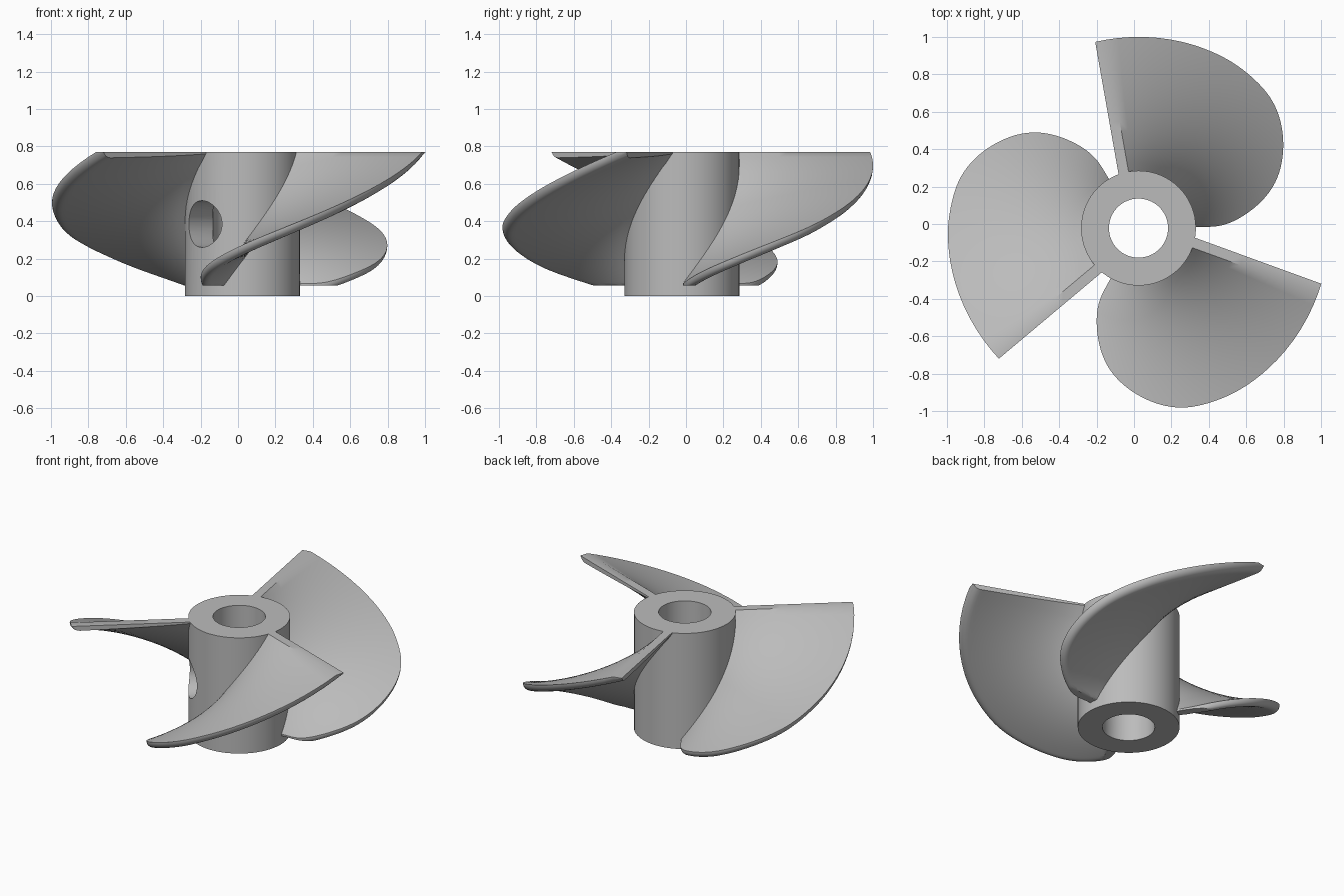
import bpy, bmesh, math
from math import radians, degrees, cos, sin, asin, sqrt
from mathutils import Vector, Matrix

cube = bpy.data.objects.get("Cube")
if cube:
    bpy.data.objects.remove(cube, do_unlink=True)

CENTRE = Vector((0.024, -0.022, 0))
HUB_R, BORE_R, TOP = 0.307, 0.158, 0.77
SLOPE = 0.0071          # rise per degree of the helix
TRAIL = 100             # angle where the upper surface reaches the top
THICK, ROUND = 0.05, 0.05

grey = bpy.data.materials.new("metal_grey")
grey.use_nodes = True
colour = (0.5, 0.5, 0.5, 1)
grey.diffuse_color = colour
grey.node_tree.nodes["Principled BSDF"].inputs["Base Color"].default_value = colour


def finish(obj):
    obj.data.materials.clear()
    obj.data.materials.append(grey)
    bpy.ops.object.select_all(action='DESELECT')
    obj.select_set(True)
    bpy.context.view_layer.objects.active = obj
    bpy.ops.object.shade_smooth_by_angle(angle=radians(35))


def cylinder(name, radius, depth, location, rotation=(0, 0, 0), sides=64):
    bpy.ops.mesh.primitive_cylinder_add(vertices=sides, radius=radius, depth=depth,
                                        location=location, rotation=rotation)
    obj = bpy.context.object
    obj.name = name
    return obj


def cut(obj, cutter):
    mod = obj.modifiers.new("cut", 'BOOLEAN')
    mod.operation, mod.solver, mod.object = 'DIFFERENCE', 'EXACT', cutter
    bpy.context.view_layer.objects.active = obj
    bpy.ops.object.modifier_apply(modifier=mod.name)
    bpy.data.objects.remove(cutter, do_unlink=True)


# Hub with shaft bore and one radial screw hole
mid = CENTRE + Vector((0, 0, TOP / 2))
hub = cylinder("hub", HUB_R, TOP, mid)
cut(hub, cylinder("bore_cutter", BORE_R, 2, mid))
angle = radians(225)
side = mid + Vector((cos(angle), sin(angle), 0)) * 0.3
cut(hub, cylinder("screw_cutter", 0.125, 0.6, side, (0, radians(90), angle), 40))
finish(hub)

# Blade outline as (angle, radius), smoothed by a spline through the points
KEYS = [Vector(p) for p in ((1, 0.3), (1.6, 0.43), (6.5, 0.56), (17, 0.75), (29, 0.885),
                            (42, 0.98), (55, 1.012), (70, 1.022), (TRAIL, 1.022))]


def spline(keys, steps):
    out = []
    pts = [2 * keys[0] - keys[1]] + keys + [2 * keys[-1] - keys[-2]]
    for a, b, c, d in zip(pts, pts[1:], pts[2:], pts[3:]):
        for i in range(steps):
            t = i / steps
            out.append(0.5 * (2 * b + (c - a) * t + (2 * a - 5 * b + 4 * c - d) * t * t
                              + (3 * b - a - 3 * c + d) * t ** 3))
    return out + [keys[-1]]


def polar(deg, r):
    return Vector((r * cos(radians(deg)), r * sin(radians(deg))))


def trail_angle(r):
    return TRAIL + degrees(asin(0.055 / r))


def build_blade():
    bm = bmesh.new()
    outline = spline(KEYS, 8)
    edge = [polar(a, r) for a, r in outline]
    edge += [polar(trail_angle(1.022), 1.022)]
    inner, count = 0.28, 22

    def edge_distance(p):
        best = 9
        for a, b in zip(edge, edge[1:]):
            ab = b - a
            t = max(0, min(1, (p - a).dot(ab) / max(ab.length_squared, 1e-9)))
            best = min(best, (a + ab * t - p).length)
        return best

    uppers, lowers = [], []
    for s in range(len(outline) + 1):
        last = s == len(outline)
        radius = outline[-1 if last else s][1]
        up, low = [], []
        for k in range(count + 1):
            u = 1 - (1 - k / count) ** 2
            r = inner + (radius - inner) * u
            deg = trail_angle(r) if last else outline[s][0]
            p = polar(deg, r)
            helix = TOP + SLOPE * (deg - TRAIL)
            ztop = min(helix, TOP)
            steep = sqrt(1 + (degrees(SLOPE) / r) ** 2)
            d = min(1, edge_distance(p) / ROUND)
            drop = THICK * steep * sqrt(max(0, 1 - (1 - d) ** 2))
            zlow = min(max(helix - drop, 0.055), ztop - 0.002)
            up.append(bm.verts.new((p.x, p.y, ztop)))
            low.append(bm.verts.new((p.x, p.y, zlow)))
        uppers.append(up)
        lowers.append(low)

    # Upper and lower skins, then the wall around the rim
    for i in range(len(uppers) - 1):
        for k in range(count):
            for g in (uppers, lowers):
                bm.faces.new((g[i][k], g[i][k + 1], g[i + 1][k + 1], g[i + 1][k]))
        for k in (0, count):
            bm.faces.new((uppers[i][k], uppers[i + 1][k], lowers[i + 1][k], lowers[i][k]))
    for i in (0, -1):
        for k in range(count):
            bm.faces.new((uppers[i][k], uppers[i][k + 1], lowers[i][k + 1], lowers[i][k]))
    bmesh.ops.recalc_face_normals(bm, faces=bm.faces)
    mesh = bpy.data.meshes.new("blade")
    bm.to_mesh(mesh)
    bm.free()
    return mesh


# Three blades spaced evenly around the hub
blade_mesh = build_blade()
for i, name in enumerate(("back_blade", "left_blade", "right_blade")):
    mesh = blade_mesh.copy()
    mesh.transform(Matrix.Translation(CENTRE) @ Matrix.Rotation(radians(-120 * i), 4, 'Z'))
    blade = bpy.data.objects.new(name, mesh)
    bpy.context.collection.objects.link(blade)
    finish(blade)
